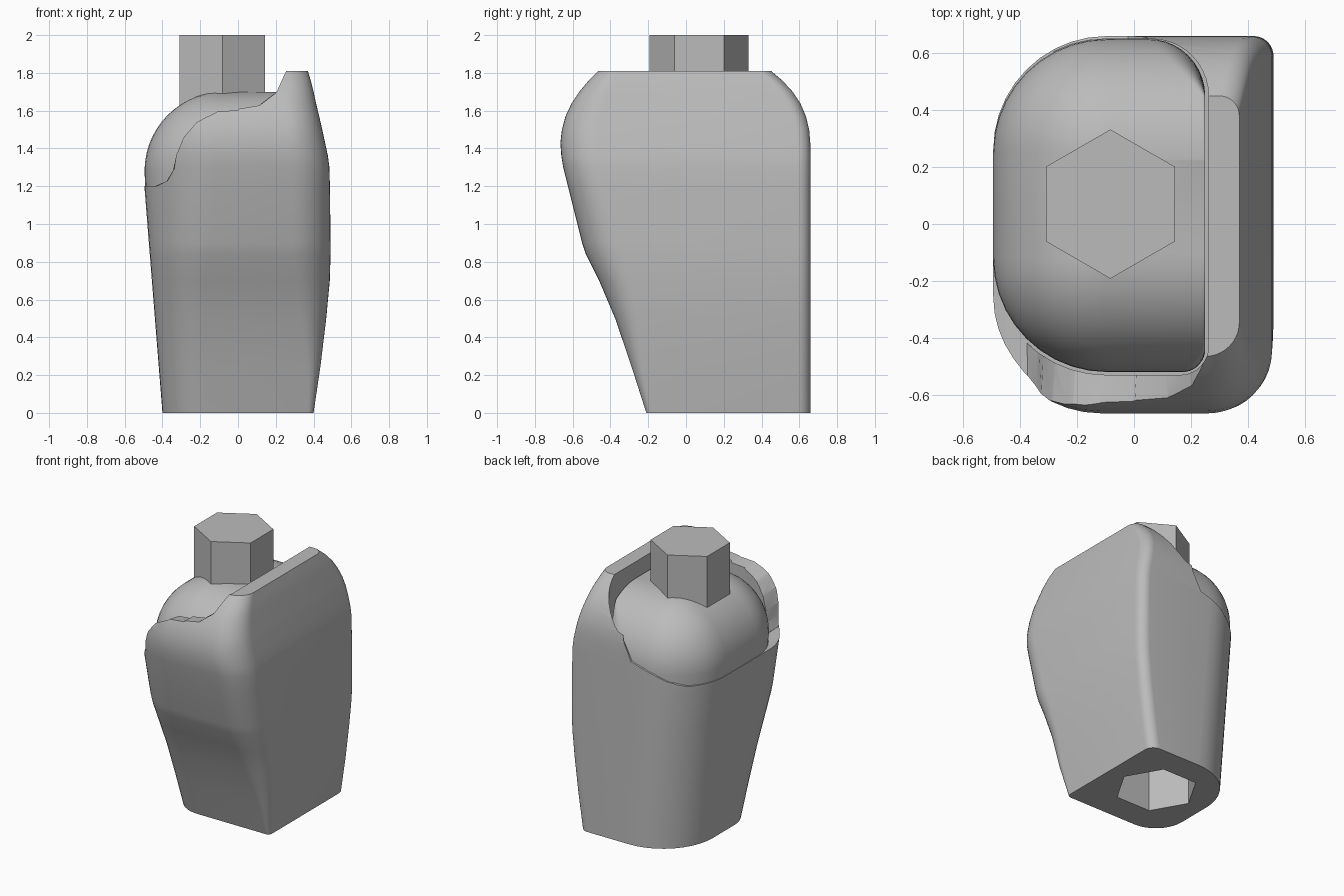
import bpy, bmesh, math

old = bpy.data.objects.get("Cube")
if old:
    bpy.data.objects.remove(old, do_unlink=True)

grey = bpy.data.materials.new("plain_grey")
grey.use_nodes = True
grey.diffuse_color = (0.5, 0.5, 0.5, 1)
grey.node_tree.nodes["Principled BSDF"].inputs["Base Color"].default_value = (0.5, 0.5, 0.5, 1)


def rounded_ring(x0, x1, y0, y1, radii, z, steps=10):
    """Rounded rectangle, corners counter-clockwise from (-x, -y)."""
    corners = ((x0, y0, 1, 1), (x1, y0, -1, 1), (x1, y1, -1, -1), (x0, y1, 1, -1))
    ring = []
    for i, ((cx, cy, sx, sy), r) in enumerate(zip(corners, radii)):
        for k in range(steps + 1):
            a = math.pi * (1 + i / 2 + k / steps / 2)
            ring.append((cx + sx * r + r * math.cos(a), cy + sy * r + r * math.sin(a), z))
    return ring


def hexagon(x, y, r, z, turn):
    return [(x + r * math.cos(turn + i * math.pi / 3),
             y + r * math.sin(turn + i * math.pi / 3), z) for i in range(6)]


def loft(name, rings):
    """Closed solid through rings of equal length."""
    bm = bmesh.new()
    loops = [[bm.verts.new(p) for p in ring] for ring in rings]
    n = len(loops[0])
    for low, high in zip(loops, loops[1:]):
        for i in range(n):
            j = (i + 1) % n
            bm.faces.new((low[i], low[j], high[j], high[i]))
    bm.faces.new(loops[0][::-1])
    bm.faces.new(loops[-1])
    bmesh.ops.recalc_face_normals(bm, faces=bm.faces)
    mesh = bpy.data.meshes.new(name)
    bm.to_mesh(mesh)
    bm.free()
    mesh.materials.append(grey)
    ob = bpy.data.objects.new(name, mesh)
    bpy.context.collection.objects.link(ob)
    return ob


def cut(ob, cutter):
    mod = ob.modifiers.new("cut", "BOOLEAN")
    mod.operation, mod.solver, mod.object = "DIFFERENCE", "EXACT", cutter
    bpy.context.view_layer.objects.active = ob
    bpy.ops.object.modifier_apply(modifier=mod.name)
    bpy.data.objects.remove(cutter, do_unlink=True)


def smooth(ob, degrees):
    bpy.ops.object.select_all(action="DESELECT")
    ob.select_set(True)
    bpy.context.view_layer.objects.active = ob
    bpy.ops.object.shade_smooth_by_angle(angle=math.radians(degrees))


# Shell: height, right, left, front, back, two front corner radii
sections = [
    (0.00, -0.400, 0.400, -0.21, 0.66, 0.22, 0.03),
    (0.25, -0.420, 0.437, -0.29, 0.66, 0.24, 0.07),
    (0.50, -0.440, 0.467, -0.375, 0.66, 0.26, 0.14),
    (0.70, -0.456, 0.486, -0.46, 0.66, 0.28, 0.18),
    (0.84, -0.467, 0.490, -0.53, 0.66, 0.31, 0.20),
    (0.90, -0.472, 0.490, -0.55, 0.66, 0.32, 0.20),
    (1.18, -0.494, 0.487, -0.62, 0.66, 0.37, 0.20),
    (1.30, -0.497, 0.484, -0.65, 0.66, 0.38, 0.20),
    (1.36, -0.497, 0.476, -0.66, 0.66, 0.38, 0.20),
    (1.43, -0.497, 0.461, -0.665, 0.658, 0.38, 0.20),
    (1.50, -0.497, 0.446, -0.657, 0.652, 0.38, 0.19),
    (1.57, -0.497, 0.430, -0.638, 0.635, 0.38, 0.18),
    (1.64, -0.497, 0.413, -0.605, 0.605, 0.38, 0.17),
    (1.70, -0.497, 0.400, -0.565, 0.565, 0.38, 0.15),
    (1.76, -0.497, 0.385, -0.515, 0.51, 0.38, 0.13),
    (1.81, -0.497, 0.370, -0.465, 0.45, 0.38, 0.12),
]
shell = loft("shell", [rounded_ring(x0, x1, y0, y1, (ra, rb, 0.07, 0.4), z)
                       for z, x0, x1, y0, y1, ra, rb in sections])

# Sweeping collar line that lowers the shell beside the dome
front_line = [(-0.7, 1.2), (-0.44, 1.2), (-0.38, 1.23), (-0.345, 1.29), (-0.33, 1.38), (-0.29, 1.47),
              (-0.22, 1.55), (-0.12, 1.6), (0.0, 1.61), (0.12, 1.63), (0.2, 1.69), (0.25, 1.8), (0.25, 2.2)]
back_line = [(-0.7, 1.2), (-0.44, 1.2), (-0.38, 1.2), (-0.32, 1.22), (-0.26, 1.24), (-0.2, 1.27),
             (-0.12, 1.3), (-0.02, 1.33), (0.04, 1.45), (0.07, 1.6), (0.14, 1.69), (0.25, 1.8), (0.25, 2.2)]
cut(shell, loft("collar_cutter", [[(x, y, z) for x, z in line + [(-0.7, 2.2)]]
                                  for line, y in ((front_line, -0.68), (back_line, 0.67))]))

# Well that the dome sits in
cut(shell, loft("well_cutter", [rounded_ring(-0.499, 0.262, -0.53, 0.65, (0.4, 0.1, 0.2, 0.4), z)
                                for z in (1.23, 2.2)]))

# Hexagonal socket underneath
cut(shell, loft("socket_cutter", [hexagon(0, 0.23, 0.275, z, 0) for z in (-0.1, 0.5)]))
smooth(shell, 32)

# Dome: rounded over on three sides, straight against the tall side wall
R, BASE = 0.42, 1.28
rings = [rounded_ring(-0.49, 0.25, -0.52, 0.648, (0.4, 0.08, 0.2, 0.4), 1.17)]
for k in range(15):
    a = math.pi / 2 * k / 14
    t = R * (1 - math.cos(a))
    radii = [max(r - t, 0.01) for r in (0.4, 0.08, 0.2, 0.4)]
    rings.append(rounded_ring(-0.495 + t, 0.25, -0.52 + t, 0.65 - t, radii, BASE + R * math.sin(a)))
smooth(loft("dome", rings), 40)

# Hexagonal post
loft("post", [hexagon(-0.083, 0.07, 0.262, z, math.pi / 6) for z in (1.45, 2.0)])
